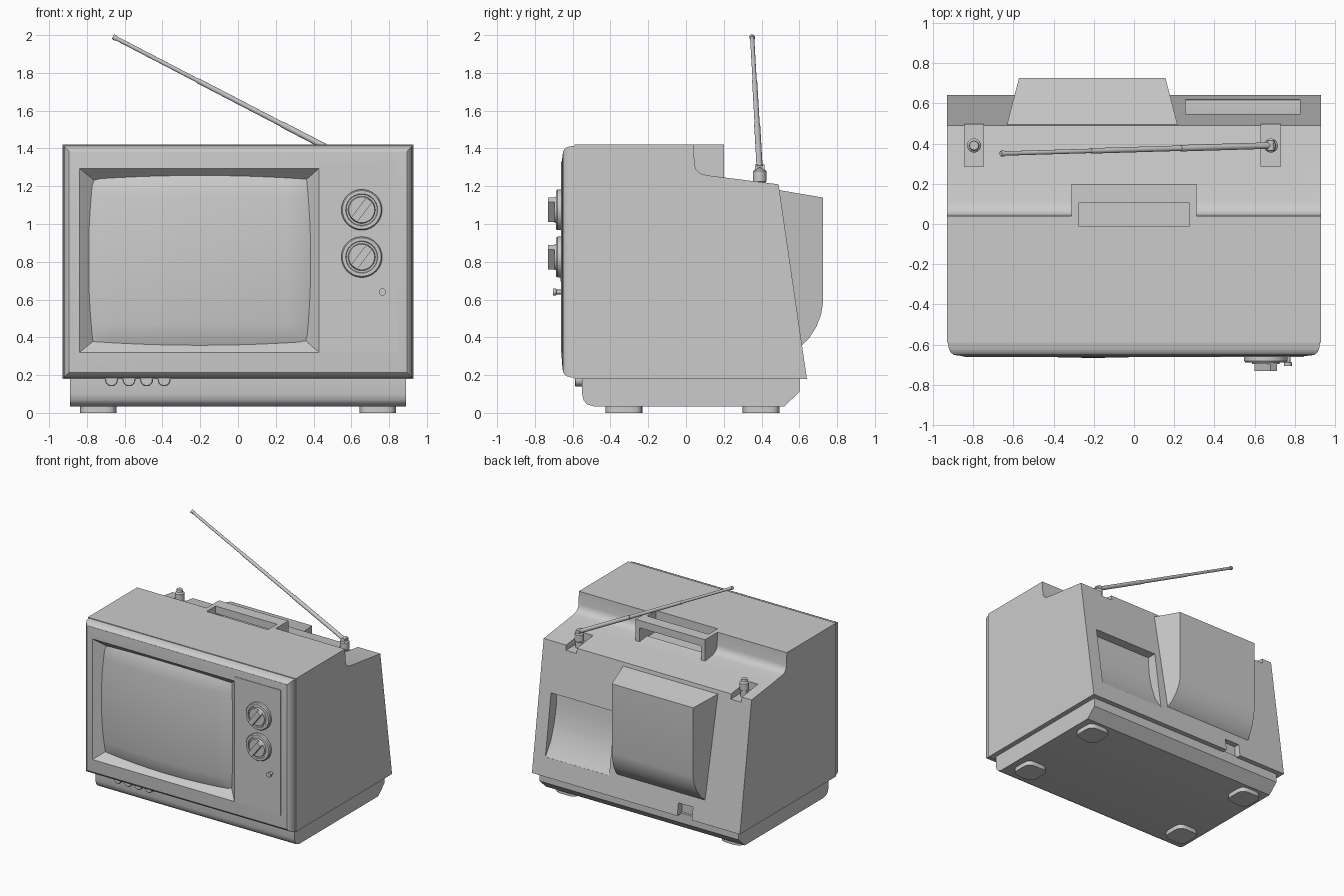
import bpy, bmesh, math
from mathutils import Vector, Matrix

if "Cube" in bpy.data.objects:
    bpy.data.objects.remove(bpy.data.objects["Cube"])

grey = bpy.data.materials.new("plain_grey")
grey.use_nodes = True
grey.diffuse_color = (0.6, 0.6, 0.6, 1)
grey.node_tree.nodes["Principled BSDF"].inputs["Base Color"].default_value = (0.6, 0.6, 0.6, 1)


def finish(name, bm, angle=35):
    bmesh.ops.recalc_face_normals(bm, faces=bm.faces)
    mesh = bpy.data.meshes.new(name)
    bm.to_mesh(mesh)
    bm.free()
    ob = bpy.data.objects.new(name, mesh)
    bpy.context.collection.objects.link(ob)
    mesh.materials.append(grey)
    smooth(ob, angle)
    return ob


def smooth(ob, angle=35):
    bpy.ops.object.select_all(action='DESELECT')
    ob.select_set(True)
    bpy.context.view_layer.objects.active = ob
    bpy.ops.object.shade_smooth_by_angle(angle=math.radians(angle))


def loft(name, rings, angle=35):
    """Skin a list of equal-length closed rings and cap both ends."""
    bm = bmesh.new()
    loops = [[bm.verts.new(p) for p in ring] for ring in rings]
    n = len(loops[0])
    for a, b in zip(loops, loops[1:]):
        for i in range(n):
            j = (i + 1) % n
            bm.faces.new((a[i], a[j], b[j], b[i]))
    bm.faces.new(loops[0])
    bm.faces.new(loops[-1])
    return finish(name, bm, angle)


def extrude_x(name, profile, x0, x1):
    return loft(name, [[(x, y, z) for y, z in profile] for x in (x0, x1)])


def box(name, x0, x1, y0, y1, z0, z1):
    return extrude_x(name, [(y0, z0), (y1, z0), (y1, z1), (y0, z1)], x0, x1)


def rect(x0, x1, z0, z1, y):
    return [(x0, y, z0), (x1, y, z0), (x1, y, z1), (x0, y, z1)]


def turned(name, start, axis, steps, sides=32):
    """Round part along an axis from (distance, radius) steps."""
    rot = Vector(axis).to_track_quat('Z', 'Y').to_matrix()
    rings = []
    for d, r in steps:
        rings.append([Vector(start) + rot @ Vector((r * math.cos(t), r * math.sin(t), d))
                      for t in (math.tau * i / sides for i in range(sides))])
    return loft(name, rings)


def cut(target, cutter):
    mod = target.modifiers.new("cut", 'BOOLEAN')
    mod.operation = 'DIFFERENCE'
    mod.solver = 'EXACT'
    mod.object = cutter
    bpy.context.view_layer.objects.active = target
    bpy.ops.object.modifier_apply(modifier=mod.name)
    bpy.data.objects.remove(cutter)


# Main cabinet with the stepped shelf and sloping back
cabinet = extrude_x("cabinet", [
    (-0.59, 0.18), (0.64, 0.18), (0.49, 1.21), (0.11, 1.258), (0.075, 1.268),
    (0.052, 1.29), (0.045, 1.32), (0.04, 1.42), (-0.59, 1.42)], -0.93, 0.93)

# Handle slot, aerial wells, rear scoop and cable notch
cut(cabinet, box("slot_cutter", -0.275, 0.275, -0.01, 0.105, 1.25, 1.5))
sockets = (-0.795, 0.68)
for x in sockets:
    cut(cabinet, box("well_cutter", x - 0.048, x + 0.048, 0.285, 0.6, 1.17, 1.4))
cut(cabinet, extrude_x("scoop_cutter", [
    (0.75, 0.82), (0.47, 0.82), (0.48, 0.68), (0.505, 0.56), (0.55, 0.43),
    (0.617, 0.33), (0.75, 0.33)], 0.255, 0.825))
cut(cabinet, box("notch_cutter", -0.5, -0.37, 0.58, 0.75, 0.1, 0.28))
smooth(cabinet)

# Carrying handle
box("handle_bar", -0.31, 0.31, 0.105, 0.2, 1.36, 1.42)
for side in (-1, 1):
    a, b = sorted((side * 0.275, side * 0.31))
    box("handle_leg", a, b, 0.03, 0.2, 1.235, 1.42)

# Front bezel: rounded rim, then the tapered screen surround
rim = [(0, 0.925, -0.585), (0, 0.92, -0.62), (0, 0.912, -0.638),
       (0, 0.895, -0.651), (0, 0.86, -0.655)]
rings = []
for _, half, y in rim:
    inset = 0.93 - half
    rings.append(rect(-half, half, 0.18 + inset, 1.42 - inset, y))
rings.append(rect(-0.84, 0.43, 0.32, 1.295, -0.66))
rings.append(rect(-0.76, 0.355, 0.385, 1.23, -0.59))
loft("front_bezel", rings, 30)

# Bulging picture tube
bm = bmesh.new()
bmesh.ops.create_grid(bm, x_segments=20, y_segments=16, size=1)
for v in bm.verts:
    u, w = v.co.x, v.co.y
    bulge = 0.062 * (1 - 0.5 * (u * u + w * w))
    v.co = (-0.2025 + 0.585 * u, -0.603 - bulge, 0.8075 + 0.45 * w)
    if max(abs(u), abs(w)) > 0.999:
        v.co.y += 0.015
finish("screen", bm, 60)

# Control panel with two tuning dials and a small pin
box("control_panel", 0.43, 0.845, -0.661, -0.64, 0.32, 1.33)
for z in (1.075, 0.825):
    turned("dial", (0.655, -0.65, z), (0, -1, 0),
           [(0, 0.108), (0.03, 0.108), (0.038, 0.102), (0.038, 0.085),
            (0.03, 0.082), (0.03, 0.072), (0.046, 0.068)], 40)
    grip = box("dial_grip", -0.066, 0.066, -0.73, -0.68, -0.02, 0.02)
    grip.data.transform(Matrix.Translation((0.655, 0, z)) @ Matrix.Rotation(math.radians(-53), 4, 'Y'))
turned("panel_pin", (0.765, -0.65, 0.64), (0, -1, 0),
       [(0, 0.012), (0.035, 0.012), (0.038, 0.019), (0.055, 0.019)], 16)

# Lower plinth with rounded front and chamfered back
extrude_x("plinth", [
    (-0.55, 0.19), (-0.55, 0.10), (-0.543, 0.068), (-0.525, 0.046), (-0.49, 0.035),
    (0.52, 0.035), (0.60, 0.11), (0.60, 0.19)], -0.89, 0.89)

# Row of push buttons under the bezel
for i in range(4):
    turned("push_button", (-0.67 + 0.093 * i, -0.54, 0.175), (0, -1, 0),
           [(0, 0.034), (0.044, 0.034), (0.048, 0.03)], 24)

# Feet with rounded corners
for x in (-0.74, 0.74):
    for y in (-0.328, 0.398):
        rings = []
        for z in (0, 0.04):
            ring = []
            for i in range(24):
                t = math.tau * (i + 0.5) / 24
                c, s = math.cos(t), math.sin(t)
                ring.append((x + 0.096 * math.copysign(abs(c) ** 0.5, c),
                             y + 0.098 * math.copysign(abs(s) ** 0.5, s), z))
            rings.append(ring)
        loft("foot", rings)

# Rear tube housing, tapering backwards and curved underneath
profile = [(0.44, 1.19), (0.49, 1.18), (0.725, 1.14), (0.725, 0.58), (0.715, 0.52),
           (0.69, 0.455), (0.655, 0.40), (0.61, 0.355), (0.44, 0.25)]
rings = []
for side in (-1, 1):
    rings.append([(-0.2075 + side * (0.4225 - 0.26 * (y - 0.5)), y, z) for y, z in profile])
loft("tube_housing", rings, 30)

# Aerial sockets
for x in sockets:
    turned("aerial_socket", (x, 0.39, 1.16), (0, 0, 1),
           [(0, 0.03), (0.06, 0.03), (0.065, 0.035), (0.12, 0.035),
            (0.13, 0.024), (0.15, 0.022)], 24)

# Telescopic aerial
root, tip = Vector((0.68, 0.39, 1.295)), Vector((-0.662, 0.35, 1.992))
length = (tip - root).length
steps = [(-0.02, 0.016)]
radii = (0.016, 0.0135, 0.011)
for i, r in enumerate(radii):
    steps += [(length * i / 3, r), (length * (i + 1) / 3, r)]
steps[-1] = (length - 0.02, radii[-1])
steps += [(length - 0.02, 0.014), (length, 0.014)]
turned("aerial", root, tip - root, steps, 16)
turned("aerial_pivot", (0.68, 0.365, 1.295), (0, 1, 0), [(0, 0.02), (0.05, 0.02)], 16)
